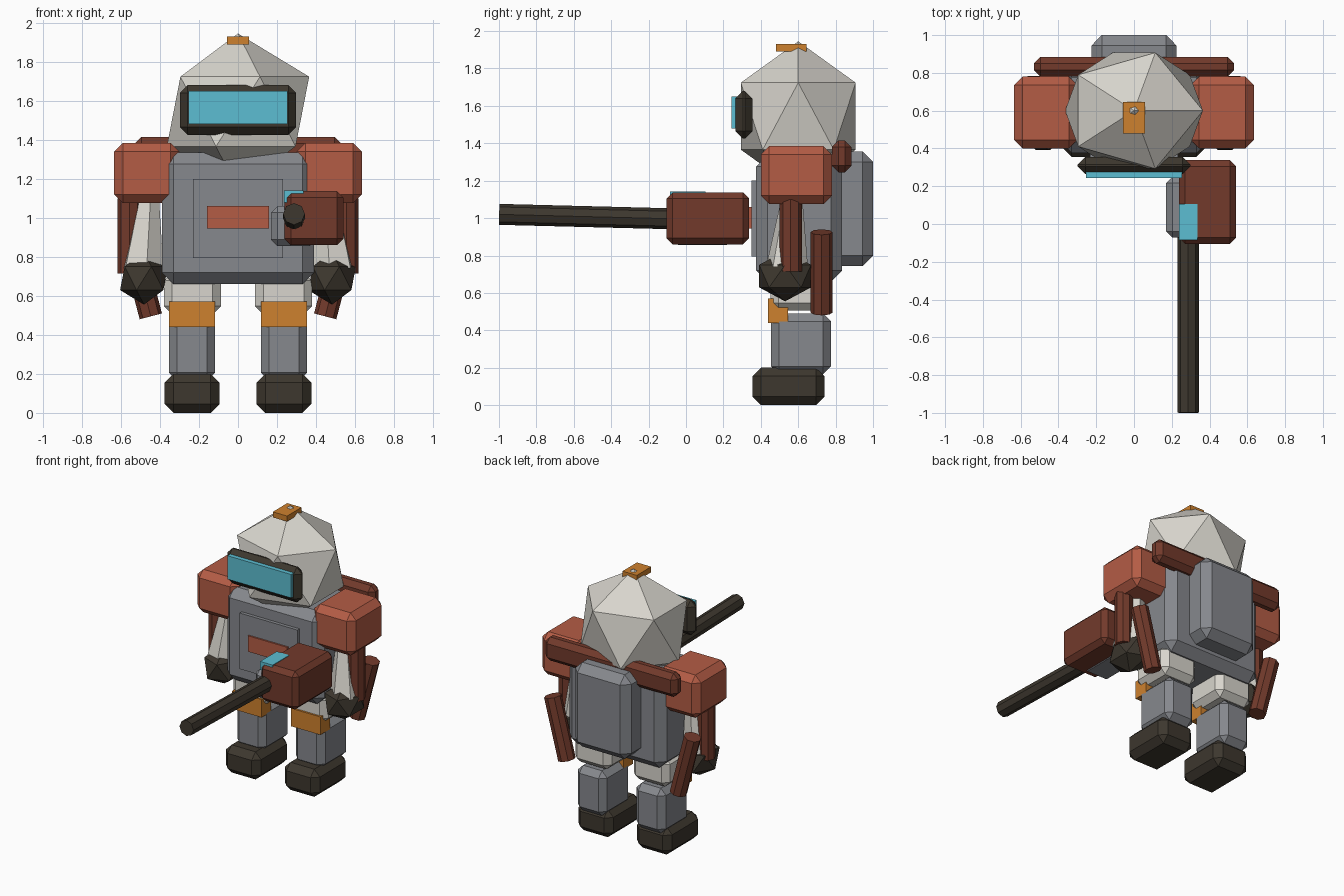
import bpy, math
from mathutils import Vector

cube = bpy.data.objects.get("Cube")
if cube:
    bpy.data.objects.remove(cube, do_unlink=True)


def material(name, *rgb):
    """Flat material from 0-255 display values, stored as linear."""
    lin = [((c / 255 + 0.055) / 1.055) ** 2.4 for c in rgb] + [1]
    m = bpy.data.materials.new(name)
    m.use_nodes = True
    m.diffuse_color = lin
    bsdf = m.node_tree.nodes["Principled BSDF"]
    bsdf.inputs["Base Color"].default_value = lin
    bsdf.inputs["Roughness"].default_value = 0.9
    return m


WHITE = material("off_white", 216, 213, 205)
GRAY = material("armor_gray", 134, 136, 141)
RED = material("rust_red", 180, 92, 69)
MAROON = material("dark_rust", 114, 58, 43)
DARK = material("charcoal_brown", 61, 55, 46)
CYAN = material("visor_cyan", 92, 190, 210)
ORANGE = material("trim_orange", 206, 129, 46)


def finish(name, mat):
    ob = bpy.context.object
    ob.name = ob.data.name = name
    ob.data.materials.append(mat)
    return ob


def box(name, mat, xs, ys, zs, bevel=0.0):
    """Box given by its extents on each axis, with chamfered edges."""
    spans = (xs, ys, zs)
    bpy.ops.mesh.primitive_cube_add(size=1, location=[sum(s) / 2 for s in spans])
    ob = finish(name, mat)
    ob.scale = [abs(s[1] - s[0]) for s in spans]
    bpy.ops.object.transform_apply(location=False, rotation=False, scale=True)
    if bevel:
        mod = ob.modifiers.new("chamfer", 'BEVEL')
        mod.width = bevel
        mod.segments = 1
    return ob


def rod(name, mat, start, end, r1, r2=None, sides=8):
    """Straight or tapered prism between two points."""
    a, b = Vector(start), Vector(end)
    bpy.ops.mesh.primitive_cone_add(vertices=sides, radius1=r1, radius2=r2 or r1,
                                    depth=(b - a).length, location=(a + b) / 2)
    ob = finish(name, mat)
    ob.rotation_euler = (b - a).to_track_quat('Z', 'Y').to_euler()
    return ob


def gem(name, mat, center, radii):
    """Twenty-sided faceted ball."""
    bpy.ops.mesh.primitive_ico_sphere_add(subdivisions=1, radius=1, location=center)
    ob = finish(name, mat)
    ob.scale = radii
    return ob


# Head and visor
gem("helmet", WHITE, (0, 0.6, 1.545), (0.408, 0.361, 0.4))
box("visor_frame", DARK, (-0.298, 0.298), (0.265, 0.355), (1.425, 1.68), 0.04)
box("visor_glass", CYAN, (-0.255, 0.255), (0.243, 0.31), (1.48, 1.65))
box("helmet_crest", ORANGE, (-0.057, 0.057), (0.48, 0.645), (1.89, 1.93))

# Torso and pack
box("torso", GRAY, (-0.39, 0.39), (0.375, 0.835), (0.66, 1.335), 0.06)
box("chest_plate", GRAY, (-0.232, 0.232), (0.35, 0.42), (0.795, 1.2))
box("chest_badge", RED, (-0.158, 0.158), (0.338, 0.38), (0.945, 1.06))
box("backpack", GRAY, (-0.225, 0.225), (0.75, 1.0), (0.745, 1.355), 0.055)
box("collar_bar", MAROON, (-0.53, 0.53), (0.78, 0.885), (1.245, 1.415), 0.035)

# Limbs, repeated on both sides
for side, s in (("right", -1), ("left", 1)):
    def span(a, b):
        return (s * a, s * b)

    box(f"{side}_shoulder", RED, span(0.3, 0.635), (0.4, 0.78), (1.075, 1.385), 0.045)
    rod(f"{side}_arm", WHITE, (s * 0.49, 0.54, 0.73), (s * 0.455, 0.57, 1.15),
        0.115, 0.05, 6)
    gem(f"{side}_hand", DARK, (s * 0.482, 0.53, 0.69), (0.137, 0.163, 0.135))
    rod(f"{side}_sleeve_strip", MAROON, (s * 0.557, 0.56, 0.715), (s * 0.557, 0.56, 1.1), 0.06)
    rod(f"{side}_hip_strip", MAROON, (s * 0.447, 0.725, 0.495), (s * 0.56, 0.725, 0.925), 0.059)
    box(f"{side}_thigh", WHITE, span(0.088, 0.38), (0.452, 0.765), (0.505, 0.72), 0.042)
    box(f"{side}_shin", GRAY, span(0.118, 0.354), (0.455, 0.775), (0.165, 0.49), 0.042)
    box(f"{side}_knee_pad", ORANGE, span(0.118, 0.354), (0.438, 0.545), (0.44, 0.57))
    box(f"{side}_boot", DARK, span(0.095, 0.376), (0.355, 0.74), (0, 0.2), 0.045)

# Blaster
box("blaster_body", MAROON, (0.238, 0.54), (-0.105, 0.338), (0.86, 1.137), 0.033)
box("blaster_side_pod", GRAY, (0.17, 0.4), (-0.072, 0.25), (0.855, 1.06), 0.033)
box("blaster_sight", CYAN, (0.237, 0.337), (-0.085, 0.105), (1.08, 1.141))
rod("blaster_barrel", DARK, (0.287, 0.1, 0.992), (0.287, -0.999, 1.02), 0.056)
